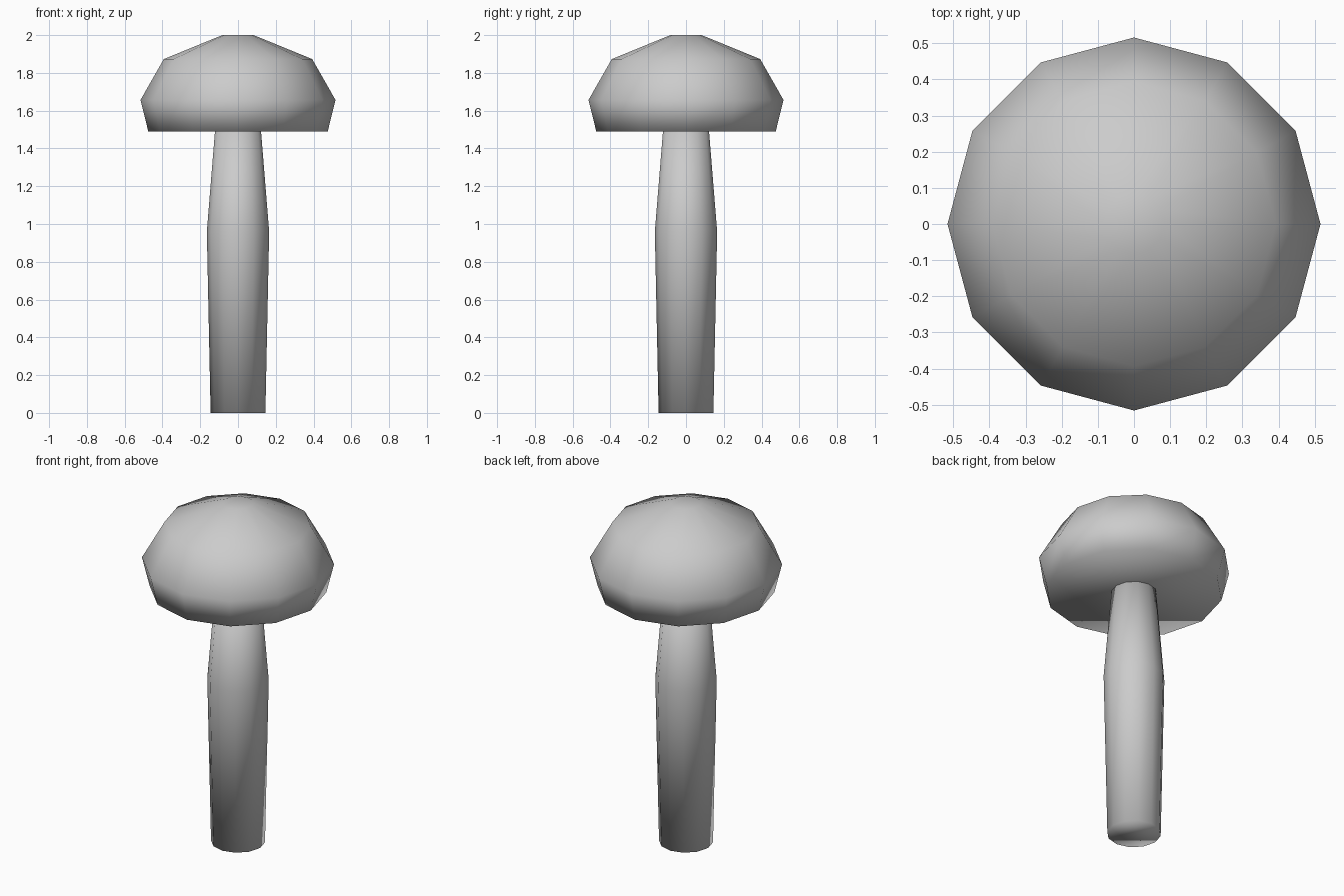
import bpy, bmesh
from math import cos, sin, tau

if "Cube" in bpy.data.objects:
    bpy.data.objects.remove(bpy.data.objects["Cube"])

SIDES = 12


def lathe(name, profile):
    """Closed 12-sided turned solid from (radius, height) points, bottom to top."""
    bm = bmesh.new()
    rings = [[bm.verts.new((r * cos(tau * i / SIDES), r * sin(tau * i / SIDES), z))
              for i in range(SIDES)] for r, z in profile]
    for low, high in zip(rings, rings[1:]):
        for i in range(SIDES):
            j = (i + 1) % SIDES
            bm.faces.new((low[i], low[j], high[j], high[i]))
    bm.faces.new(rings[0][::-1])
    bm.faces.new(rings[-1])
    for face in bm.faces:
        face.smooth = True
    mesh = bpy.data.meshes.new(name)
    bm.to_mesh(mesh)
    bm.free()
    obj = bpy.data.objects.new(name, mesh)
    bpy.context.collection.objects.link(obj)
    return obj


# Stem: slight bulge at mid height, narrowing under the cap
lathe("stem", [(0.145, 0), (0.165, 0.96), (0.122, 1.49)])

# Cap: flat underside, widest just above the rim, small flat top
lathe("cap", [(0.475, 1.49), (0.516, 1.657), (0.393, 1.873), (0.083, 2.0)])
